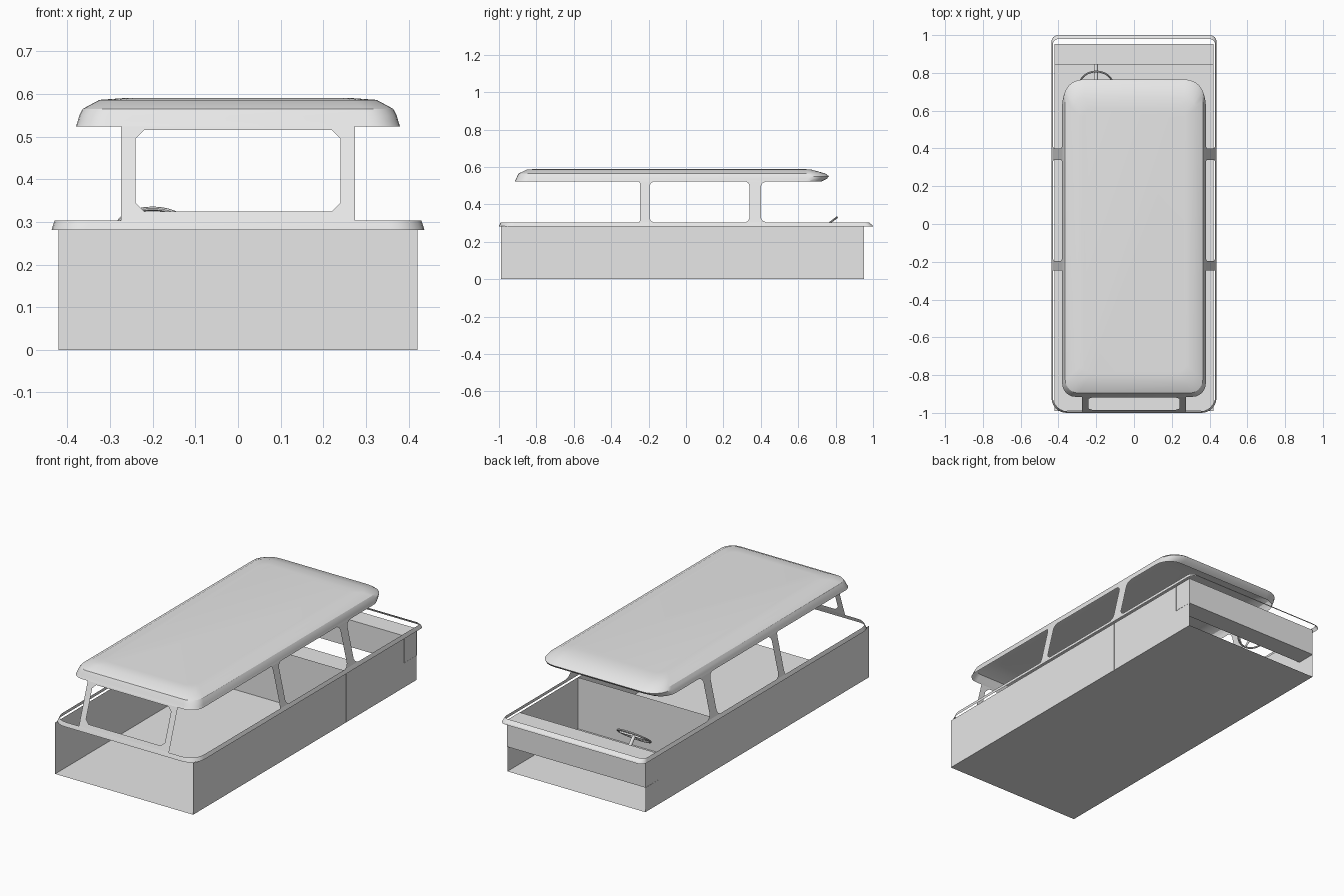
import bpy, math
from mathutils import Vector

if "Cube" in bpy.data.objects:
    bpy.data.objects.remove(bpy.data.objects["Cube"])

grey = bpy.data.materials.new("light_grey")
grey.diffuse_color = (0.8, 0.8, 0.8, 1)
grey.use_nodes = True
grey.node_tree.nodes["Principled BSDF"].inputs["Base Color"].default_value = grey.diffuse_color


def make(name, verts, faces, smooth=False):
    me = bpy.data.meshes.new(name)
    me.from_pydata(verts, [], faces)
    me.update()
    me.materials.append(grey)
    ob = bpy.data.objects.new(name, me)
    bpy.context.collection.objects.link(ob)
    if smooth:
        finish(ob, True)
    return ob


def finish(ob, smooth=True):
    bpy.ops.object.select_all(action='DESELECT')
    ob.select_set(True)
    bpy.context.view_layer.objects.active = ob
    if smooth:
        bpy.ops.object.shade_smooth_by_angle(angle=math.radians(25))


def rounded(hx, y0, y1, z, rf, rb, n=6):
    """Counter-clockwise rounded rectangle with separate front and back radii."""
    pts = []
    for cx, cy, r, a0 in ((hx - rf, y0 + rf, rf, 270), (hx - rb, y1 - rb, rb, 0),
                          (-hx + rb, y1 - rb, rb, 90), (-hx + rf, y0 + rf, rf, 180)):
        for i in range(n + 1):
            a = math.radians(a0 + 90 * i / n)
            pts.append((cx + r * math.cos(a), cy + r * math.sin(a), z))
    return pts


def loft(name, loops, cap):
    n = len(loops[0])
    verts = [p for loop in loops for p in loop]
    faces = []
    for k in range(len(loops) - 1):
        for i in range(n):
            j = (i + 1) % n
            faces.append((k * n + i, k * n + j, (k + 1) * n + j, (k + 1) * n + i))
    if cap:
        faces.append(tuple(range((len(loops) - 1) * n, len(loops) * n)))
    return make(name, verts, faces, True)


# Lower body: floor, side walls, bulkhead
W, YF, YB, H = 0.42, -0.99, 0.953, 0.283
make("floor", [(-W, YF, 0), (-W, YB, 0), (W, YB, 0), (W, YF, 0)], [(0, 1, 2, 3)])
for side, s in (("left", -1), ("right", 1)):
    q = [(s * W, YF, 0), (s * W, YB, 0), (s * W, YB, H), (s * W, YF, H)]
    make(side + "_wall", q, [(0, 1, 2, 3) if s > 0 else (3, 2, 1, 0)])
B = W + 0.001
make("bulkhead", [(-B, 0.34, 0), (B, 0.34, 0), (B, 0.34, H), (-B, 0.34, H)], [(0, 1, 2, 3)])

# Dashboard box across the back end, open underneath
d0, d1, z0 = 0.845, YB, 0.135
make("dashboard",
     [(x, y, z) for z in (z0, H) for x, y in ((-B, d0), (B, d0), (B, d1), (-B, d1))],
     [(3, 2, 1, 0), (4, 5, 6, 7), (0, 1, 5, 4), (2, 3, 7, 6)])

# Belt rim running all the way round
loft("belt_rim", [rounded(0.437, -1.0, 1.0, 0.281, 0.08, 0.035),
                  rounded(0.435, -0.998, 0.997, 0.288, 0.08, 0.035),
                  rounded(0.430, -0.992, 0.979, 0.303, 0.08, 0.03)], False)

# Roof shell
loft("roof", [rounded(0.380, -0.915, 0.725, 0.523, 0.07, 0.09),
              rounded(0.376, -0.908, 0.752, 0.536, 0.07, 0.10),
              rounded(0.372, -0.903, 0.765, 0.550, 0.07, 0.10),
              rounded(0.364, -0.895, 0.745, 0.565, 0.07, 0.10),
              rounded(0.325, -0.850, 0.670, 0.586, 0.06, 0.06),
              rounded(0.270, -0.790, 0.610, 0.590, 0.05, 0.05)], True)


# Side pillars lie on the inward-leaning side plane
def side_x(z):
    return 0.43 - (z - 0.303) * 0.05 / 0.22


ZB, ZT = 0.303, 0.523


def pillar(name, ya, yb, fa, fb):
    """Outline with flared feet and heads: fa, fb are the front and back flares."""
    c = 0.025
    outline = [(ya - fa, ZB), (yb + fb, ZB), (yb + fb * 0.3, ZB + c * 0.4), (yb, ZB + c),
               (yb, ZT - c), (yb + fb * 0.3, ZT - c * 0.4), (yb + fb, ZT),
               (ya - fa, ZT), (ya - fa * 0.3, ZT - c * 0.4), (ya, ZT - c),
               (ya, ZB + c), (ya - fa * 0.3, ZB + c * 0.4)]
    for side, s in (("left", -1), ("right", 1)):
        f = list(range(len(outline)))
        make(side + "_" + name, [(s * side_x(z), y, z) for y, z in outline],
             [f if s > 0 else f[::-1]])


pillar("middle_pillar", -0.245, -0.195, 0.006, 0.022)
pillar("rear_pillar", 0.34, 0.40, 0.022, 0.03)


# Front window frame on the leaning front plane
def chamfered(hx, za, zb, c):
    pts = [(-hx + c, za), (hx - c, za), (hx, za + c), (hx, zb - c),
           (hx - c, zb), (-hx + c, zb), (-hx, zb - c), (-hx, za + c)]
    return [(x, -0.992 + (z - ZB) * 0.077 / 0.22, z) for x, z in pts]


make("front_window_frame",
     chamfered(0.274, ZB, ZT, 0.001) + chamfered(0.24, 0.324, 0.515, 0.02),
     [(i, (i + 1) % 8, 8 + (i + 1) % 8, 8 + i) for i in range(8)])

# Steering wheel: tilted rim, spokes and column
tilt = math.radians(37)
hub = Vector((-0.2, 0.737, 0.278))
bpy.ops.mesh.primitive_torus_add(major_radius=0.088, minor_radius=0.005, major_segments=32,
                                 minor_segments=8, location=hub, rotation=(tilt, 0, 0))
wheel = bpy.context.object
wheel.name = "steering_wheel"
wheel.data.materials.append(grey)
finish(wheel)


def rod(name, a, b, r):
    d = b - a
    bpy.ops.mesh.primitive_cylinder_add(vertices=12, radius=r, depth=d.length,
                                        location=(a + b) / 2)
    ob = bpy.context.object
    ob.name = name
    ob.rotation_euler = d.to_track_quat('Z', 'Y').to_euler()
    ob.data.materials.append(grey)
    finish(ob)


for i, deg in enumerate((0, 180, 270)):
    a = math.radians(deg)
    rod("wheel_spoke_%d" % (i + 1), hub, hub + 0.086 * Vector(
        (math.cos(a), math.sin(a) * math.cos(tilt), math.sin(a) * math.sin(tilt))), 0.005)
rod("steering_column", hub, Vector((-0.2, 0.846, 0.16)), 0.009)
